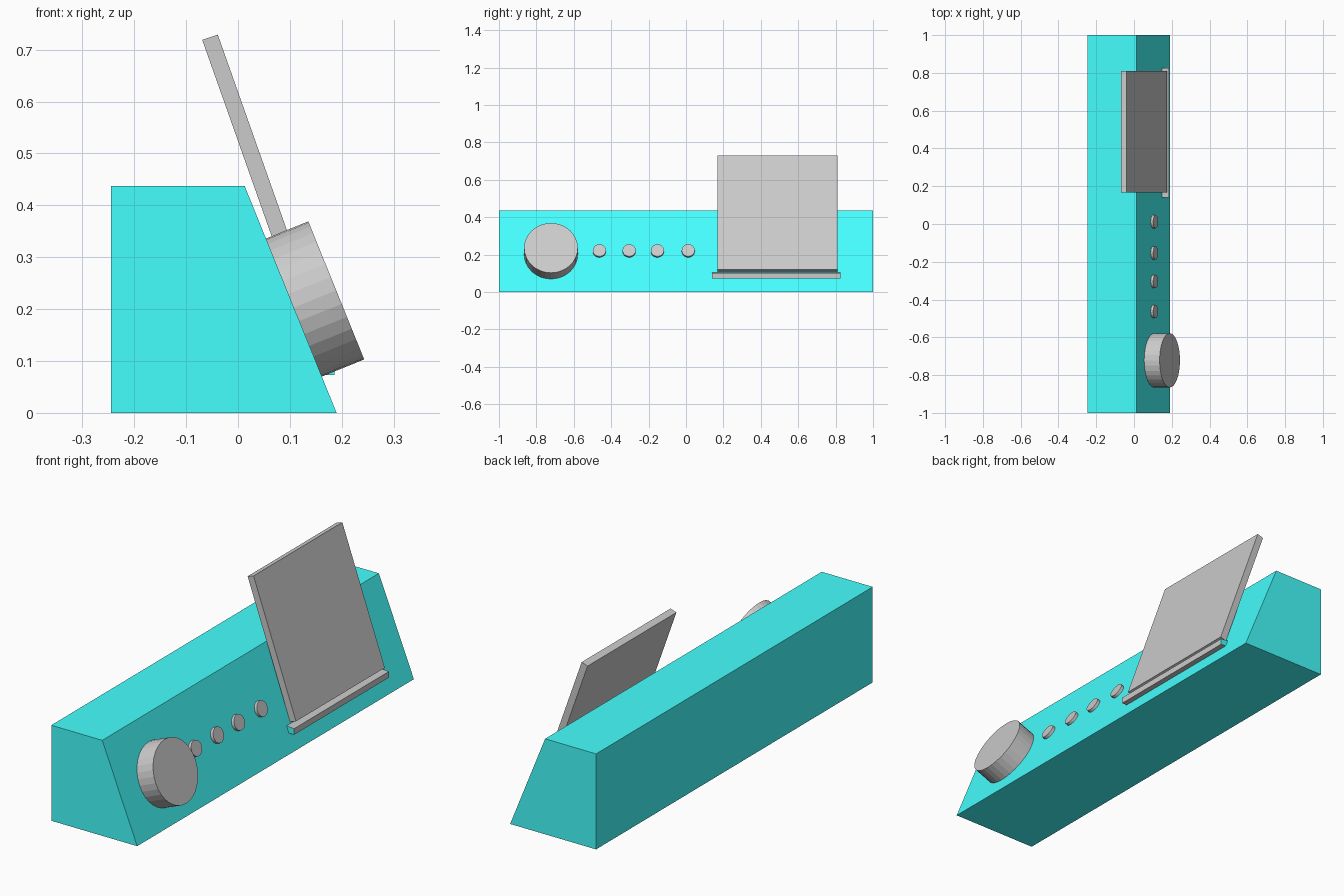
import bpy, bmesh
from math import radians
from mathutils import Vector, Matrix

if "Cube" in bpy.data.objects:
    bpy.data.objects.remove(bpy.data.objects["Cube"])


def material(name, colour):
    m = bpy.data.materials.new(name)
    m.diffuse_color = (*colour, 1)
    m.use_nodes = True
    m.node_tree.nodes["Principled BSDF"].inputs["Base Color"].default_value = m.diffuse_color
    return m


cyan = material("cyan", (0.06, 1.0, 1.0))
dark_grey = material("dark_grey", (0.61, 0.61, 0.61))


def add_object(name, bm, mats=()):
    bmesh.ops.recalc_face_normals(bm, faces=bm.faces)
    mesh = bpy.data.meshes.new(name)
    bm.to_mesh(mesh)
    bm.free()
    for m in mats:
        mesh.materials.append(m)
    ob = bpy.data.objects.new(name, mesh)
    bpy.context.collection.objects.link(ob)
    return ob


def prism(name, profile, y0, y1, mats=(), cap_slot=0):
    """Extrude an x-z profile along y; the end caps can use another material."""
    bm = bmesh.new()
    face = bm.faces.new([bm.verts.new((x, y0, z)) for x, z in profile])
    out = bmesh.ops.extrude_face_region(bm, geom=[face], use_keep_orig=True)
    moved = [g for g in out["geom"] if isinstance(g, bmesh.types.BMVert)]
    bmesh.ops.translate(bm, vec=(0, y1 - y0, 0), verts=moved)
    bm.normal_update()
    for f in bm.faces:
        if abs(f.normal.y) > 0.9:
            f.material_index = cap_slot
    return add_object(name, bm, mats)


# sloped front panel: bottom and top edges of the slope
LOW, HIGH = Vector((0.19, 0, 0)), Vector((0.013, 0, 0.437))
up = (HIGH - LOW).normalized()
normal = Vector((up.z, 0, -up.x))
tilt = Vector((0, 0, 1)).rotation_difference(normal).to_matrix().to_4x4()


def knob(name, y, z, radius, depth):
    """Cylinder standing on the slope with its base centre at height z."""
    base = LOW + up * (z / up.z) + Vector((0, y, 0))
    bm = bmesh.new()
    bmesh.ops.create_cone(
        bm, cap_ends=True, segments=32, radius1=radius, radius2=radius, depth=depth,
        matrix=Matrix.Translation(base + normal * depth / 2) @ tilt)
    return add_object(name, bm, [dark_grey])


# wedge-shaped body
prism("body", [(-0.245, 0), (LOW.x, LOW.z), (HIGH.x, HIGH.z), (-0.245, 0.437)],
      -1, 1, [cyan])

# large dial and row of small buttons
knob("dial", -0.722, 0.203, 0.1435, 0.088)
for i, y in enumerate((-0.463, -0.304, -0.153, 0.012)):
    knob(f"button_{i + 1}", y, 0.218, 0.035, 0.014)

# ledge holding the tablet, with cyan ends
prism("ledge", [(0.160, 0.073), (0.186, 0.073), (0.186, 0.101), (0.148, 0.104)],
      0.14, 0.825, [dark_grey, cyan], cap_slot=1)

# leaning tablet
prism("tablet", [(-0.069, 0.719), (-0.039, 0.729), (0.176, 0.121), (0.146, 0.111)],
      0.168, 0.81)
